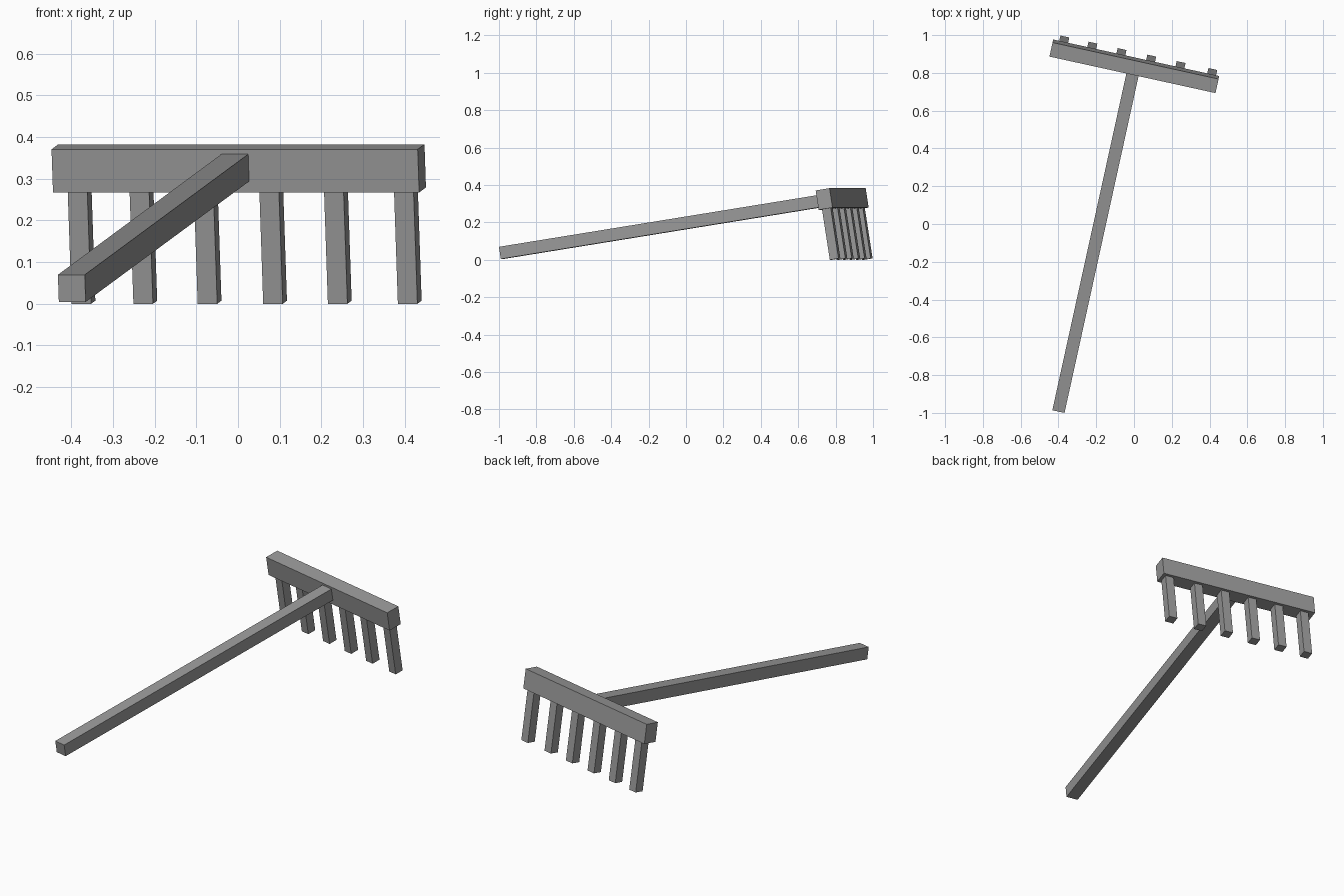
import bpy
from math import radians
from mathutils import Matrix, Vector

cube = bpy.data.objects.get("Cube")
if cube:
    bpy.data.objects.remove(cube, do_unlink=True)

# Single flat grey
grey = bpy.data.materials.new("plain grey")
grey.use_nodes = True
color = (0.32, 0.32, 0.32, 1)
grey.diffuse_color = color
grey.node_tree.nodes["Principled BSDF"].inputs["Base Color"].default_value = color

# The rake leans on its tines and handle tip: turned sideways and pitched up.
# Its own frame starts at the handle tip, with +y running along the handle.
pose = (Matrix.Translation((-0.399, -0.988, 0.037))
        @ Matrix.Rotation(radians(-12.4), 4, 'Z')
        @ Matrix.Rotation(radians(9), 4, 'X'))


def beam(name, low, high):
    """Box between two corners in the rake's own frame."""
    low, high = Vector(low), Vector(high)
    bpy.ops.mesh.primitive_cube_add(size=1)
    obj = bpy.context.object
    obj.name = name
    obj.data.transform(pose @ Matrix.Translation((low + high) / 2)
                       @ Matrix.Diagonal((*(high - low), 1)))
    obj.data.materials.append(grey)
    return obj


# Handle, butting into the front of the head
half = 0.033
beam("handle", (-half, 0, -half), (half, 1.855, half))

# Head crossbar
beam("head_bar", (-0.45, 1.85, -0.06), (0.45, 1.927, 0.045))

# Slightly uneven row of tines, let into the crossbar
for i, x in enumerate((-0.393, -0.241, -0.083, 0.078, 0.237, 0.409)):
    beam(f"tine_{i + 1}", (x - 0.024, 1.865, -0.333), (x + 0.024, 1.913, -0.05))
